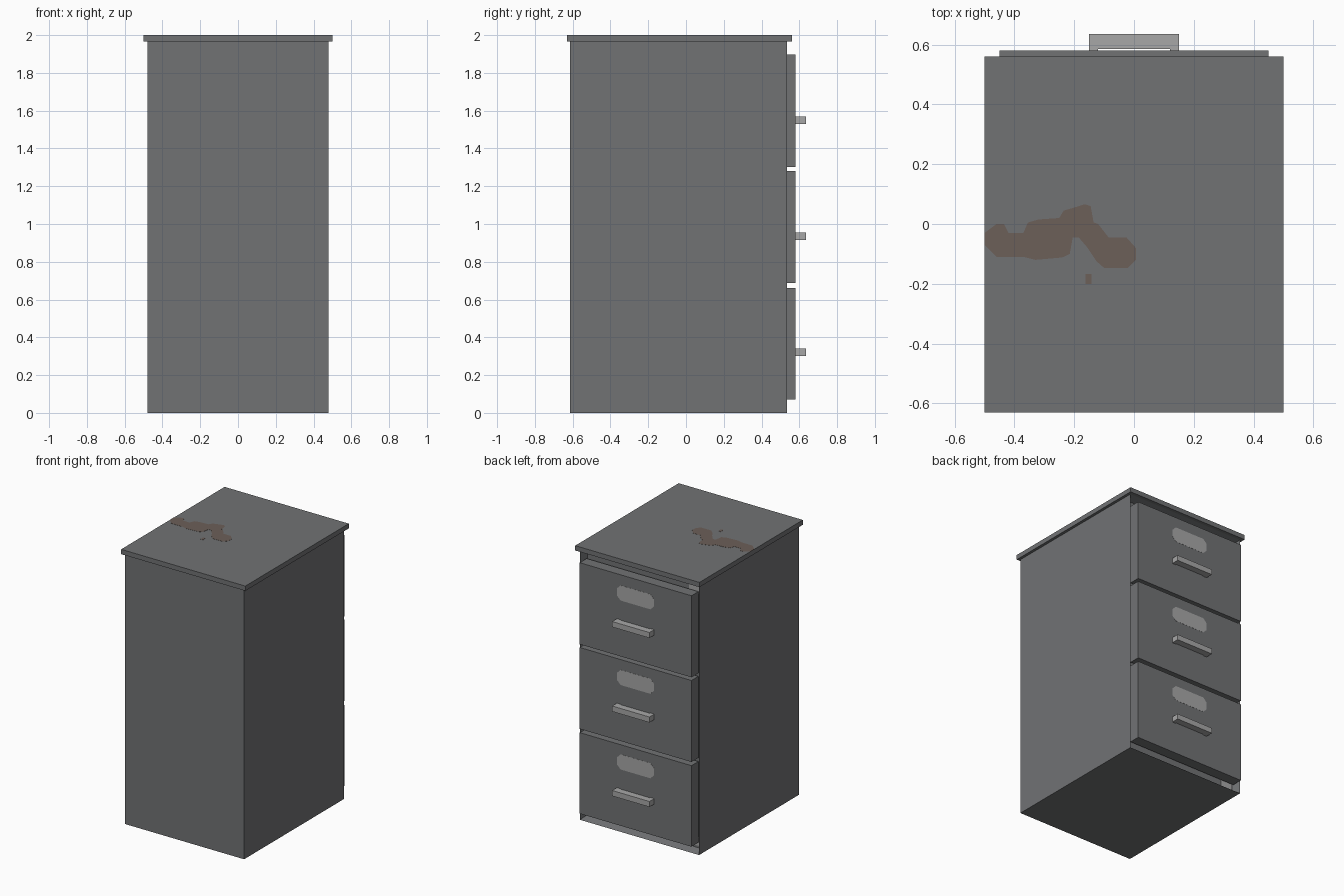
import bpy, bmesh

if "Cube" in bpy.data.objects:
    bpy.data.objects.remove(bpy.data.objects["Cube"])


def material(name, rgb):
    m = bpy.data.materials.new(name)
    m.diffuse_color = (*rgb, 1)
    m.use_nodes = True
    m.node_tree.nodes["Principled BSDF"].inputs["Base Color"].default_value = m.diffuse_color
    return m


GREY = material("cabinet grey", (0.165, 0.17, 0.175))
LIGHT = material("light metal", (0.39, 0.39, 0.39))
RUST = material("rust brown", (0.15, 0.115, 0.098))


def finish(name, bm, mat):
    bmesh.ops.recalc_face_normals(bm, faces=bm.faces)
    me = bpy.data.meshes.new(name)
    bm.to_mesh(me)
    bm.free()
    me.materials.append(mat)
    ob = bpy.data.objects.new(name, me)
    bpy.context.collection.objects.link(ob)
    return ob


def add_box(bm, x0, x1, y0, y1, z0, z1):
    vs = bmesh.ops.create_cube(bm, size=1)["verts"]
    for v in vs:
        v.co = (x1 if v.co.x > 0 else x0, y1 if v.co.y > 0 else y0, z1 if v.co.z > 0 else z0)


def box(name, mat, *dims):
    bm = bmesh.new()
    add_box(bm, *dims)
    return finish(name, bm, mat)


def plate(name, mat, pts, offset):
    """Thin extruded outline."""
    bm = bmesh.new()
    face = bm.faces.new([bm.verts.new(p) for p in pts])
    ext = bmesh.ops.extrude_face_region(bm, geom=[face])["geom"]
    bmesh.ops.translate(bm, vec=offset, verts=[g for g in ext if isinstance(g, bmesh.types.BMVert)])
    return finish(name, bm, mat)


# Cabinet shell with a recessed drawer opening on the +y side
bm = bmesh.new()
add_box(bm, -0.48, 0.48, -0.615, 0.535, 0, 1.965)
bm.normal_update()
opening = max(bm.faces, key=lambda f: f.calc_center_median().y)
bmesh.ops.inset_region(bm, faces=[opening], thickness=0.025)
bmesh.ops.translate(bm, vec=(0, -0.06, 0), verts=opening.verts)
finish("cabinet_body", bm, GREY)

# Overhanging top
box("cabinet_top", GREY, -0.5, 0.5, -0.63, 0.56, 1.965, 2.0)

# Drawers with bridge handles and chamfered label plates
for i, (z0, z1) in enumerate([(0.07, 0.66), (0.687, 1.28), (1.303, 1.897)], 1):
    box(f"drawer_{i}", GREY, -0.45, 0.45, 0.50, 0.58, z0, z1)
    h = 0.32 + 0.615 * (i - 1)
    bm = bmesh.new()
    add_box(bm, -0.15, 0.15, 0.586, 0.635, h - 0.02, h + 0.02)
    for s in (-1, 1):
        add_box(bm, s * 0.135 - 0.015, s * 0.135 + 0.015, 0.579, 0.586, h - 0.02, h + 0.02)
    finish(f"handle_{i}", bm, LIGHT)
    c = h + 0.215
    corner = [(0.15, 0.025), (0.12, 0.055)]
    loop = corner + [(-x, z) for x, z in corner[::-1]]
    loop += [(-x, -z) for x, z in loop]
    plate(f"label_{i}", LIGHT, [(x, 0.579, c + z) for x, z in loop], (0, 0.002, 0))

# Small light plates in the recess corners
for n, z in (("upper", 1.90), ("lower", 0.065)):
    box(f"{n}_catch", LIGHT, -0.45, -0.36, 0.474, 0.480, z - 0.03, z + 0.03)

# Rust stain on the top
stain = [(-.5, -.07), (-.5, -.03), (-.46, 0), (-.435, 0), (-.42, -.03), (-.37, -.03), (-.355, .005),
         (-.32, .015), (-.25, .02), (-.235, .045), (-.2, .055), (-.165, .066), (-.145, .06), (-.135, .005),
         (-.12, 0), (-.085, -.045), (-.025, -.045), (.006, -.08), (.006, -.12), (-.02, -.147),
         (-.1, -.147), (-.125, -.125), (-.155, -.08), (-.185, -.045), (-.205, -.045), (-.215, -.1),
         (-.24, -.112), (-.33, -.12), (-.37, -.11), (-.46, -.11)]
spot = [(-.162, -.2), (-.142, -.2), (-.142, -.168), (-.162, -.168)]
for name, pts in (("rust_stain", stain), ("rust_spot", spot)):
    plate(name, RUST, [(x, y, 1.999) for x, y in pts], (0, 0, 0.002))
